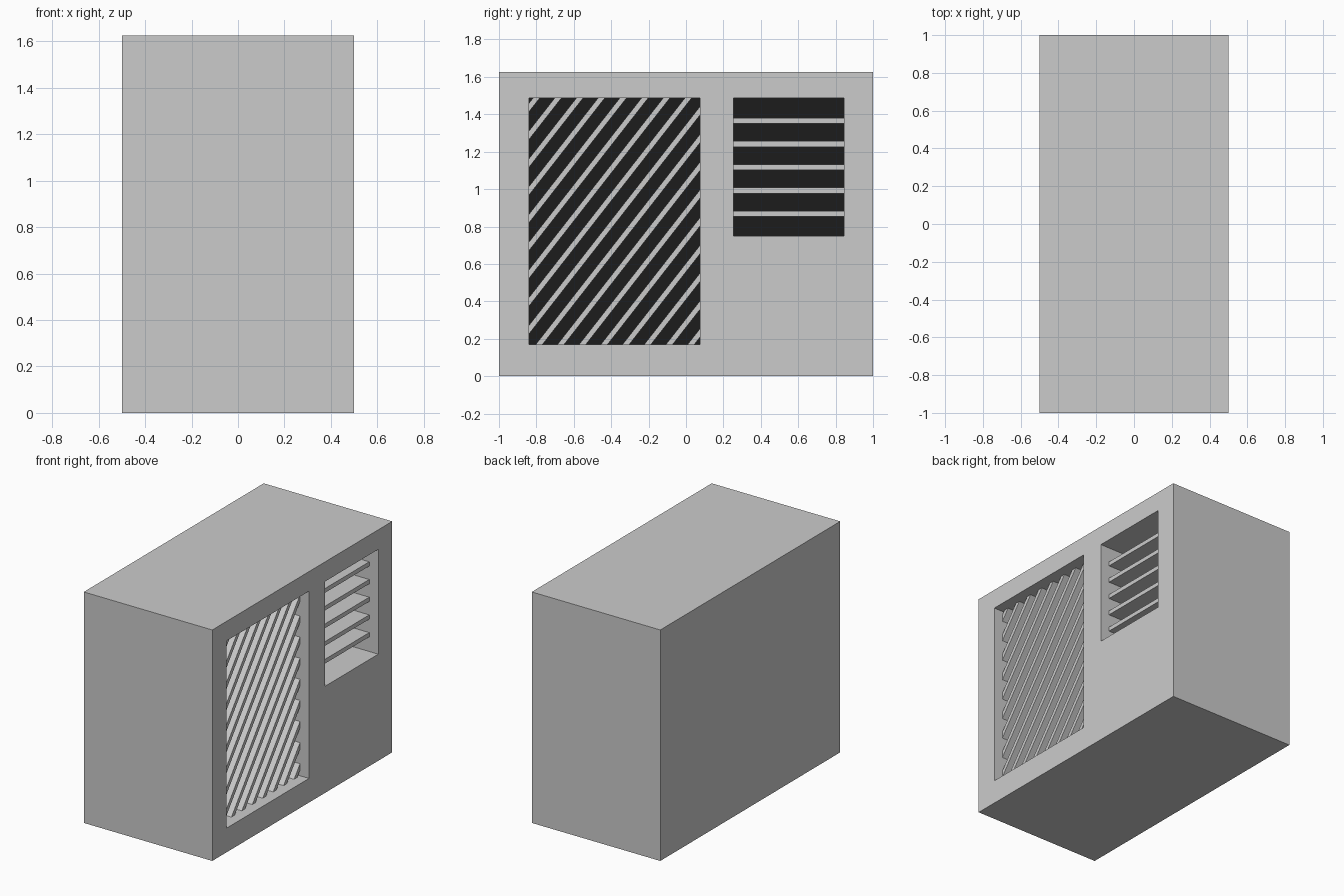
import bpy, bmesh, math
from mathutils import Vector

if "Cube" in bpy.data.objects:
    bpy.data.objects.remove(bpy.data.objects["Cube"])

H = 1.625
FACE, FRONT, BACK = 0.5, 0.43, 0.27     # panel face, slat front, recess back
VENTS = {"fan": (-0.84, 0.075, 0.17, 1.487), "side": (0.255, 0.845, 0.75, 1.487)}


def finish(bm, name):
    bmesh.ops.recalc_face_normals(bm, faces=bm.faces)
    me = bpy.data.meshes.new(name)
    bm.to_mesh(me)
    bm.free()
    ob = bpy.data.objects.new(name, me)
    bpy.context.collection.objects.link(ob)
    return ob


def add_box(bm, x0, x1, y0, y1, z0, z1):
    vs = bmesh.ops.create_cube(bm, size=1)["verts"]
    for v in vs:
        v.co = Vector((x1 if v.co.x > 0 else x0, y1 if v.co.y > 0 else y0,
                       z1 if v.co.z > 0 else z0))


def clip(bm, co, no):
    geom = bm.verts[:] + bm.edges[:] + bm.faces[:]
    cut = bmesh.ops.bisect_plane(bm, geom=geom, plane_co=co, plane_no=no, clear_outer=True)
    edges = [e for e in cut["geom_cut"] if isinstance(e, bmesh.types.BMEdge)]
    bmesh.ops.holes_fill(bm, edges=edges)


# Casing with two rectangular recesses in the right side
bm = bmesh.new()
add_box(bm, -0.5, FACE, -1, 1, 0, H)
casing = finish(bm, "casing")
bm = bmesh.new()
for v in VENTS.values():
    add_box(bm, BACK, 0.7, *v)
cutter = finish(bm, "vent_cutter")
cutter.hide_render = True
cutter.hide_set(True)
mod = casing.modifiers.new("vents", "BOOLEAN")
mod.operation, mod.solver, mod.object = "DIFFERENCE", "EXACT", cutter
deps = bpy.context.evaluated_depsgraph_get()
cut_mesh = bpy.data.meshes.new_from_object(casing.evaluated_get(deps))
casing.modifiers.clear()
casing.data = cut_mesh
bpy.data.objects.remove(cutter)

# Dark panels closing the recesses
dark = bpy.data.materials.new("dark")
dark.diffuse_color = (0.012, 0.012, 0.012, 1)
dark.use_nodes = True
dark.node_tree.nodes["Principled BSDF"].inputs["Base Color"].default_value = dark.diffuse_color
for name, v in VENTS.items():
    bm = bmesh.new()
    add_box(bm, BACK - 0.002, BACK + 0.004, *v)
    finish(bm, name + "_back_panel").data.materials.append(dark)

# Horizontal slats
bm = bmesh.new()
y0, y1, z0, z1 = VENTS["side"]
for i in range(5):
    z = 0.868 + i * 0.1245
    add_box(bm, BACK, FRONT, y0, y1, z - 0.015, z + 0.015)
finish(bm, "horizontal_slats")

# Diagonal slats, trimmed to the opening
bm = bmesh.new()
y0, y1, z0, z1 = VENTS["fan"]
angle, pitch, half = math.radians(52), 0.116, 0.018
d = Vector((0, math.cos(angle), math.sin(angle))) * 3
for i in range(-10, 9):
    base = Vector((0, -0.785 + i * pitch, z0))
    prof = [base - d - Vector((0, half, 0)), base - d + Vector((0, half, 0)),
            base + d + Vector((0, half, 0)), base + d - Vector((0, half, 0))]
    a = [bm.verts.new(p + Vector((BACK, 0, 0))) for p in prof]
    b = [bm.verts.new(p + Vector((FRONT, 0, 0))) for p in prof]
    bm.faces.new(a)
    bm.faces.new(b)
    for k in range(4):
        bm.faces.new((a[k], a[k - 1], b[k - 1], b[k]))
for co, no in (((0, y0, 0), (0, -1, 0)), ((0, y1, 0), (0, 1, 0)),
               ((0, 0, z0), (0, 0, -1)), ((0, 0, z1), (0, 0, 1))):
    clip(bm, co, no)
finish(bm, "diagonal_slats")
